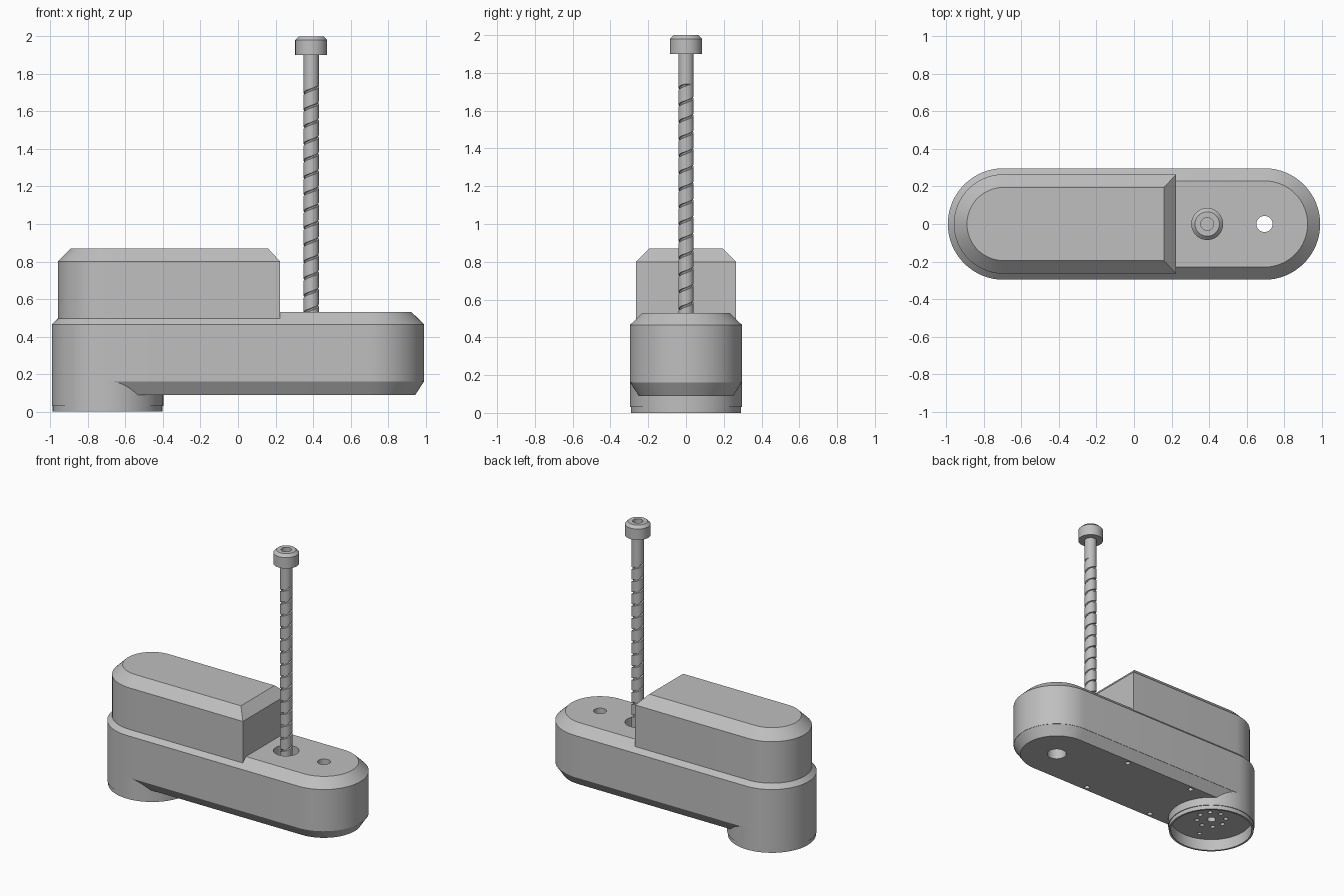
import bpy, bmesh, math

cube = bpy.data.objects.get("Cube")
if cube:
    bpy.data.objects.remove(cube, do_unlink=True)

grey = bpy.data.materials.new("light_grey")
grey.use_nodes = True
colour = (0.52, 0.52, 0.52, 1)
grey.diffuse_color = colour
grey.node_tree.nodes["Principled BSDF"].inputs["Base Color"].default_value = colour

END = 0.695      # distance of both joint axes from the middle
SCREW = 0.39     # position of the screw axis
SHAFT_R = 0.041


def finish(name, bm):
    bmesh.ops.remove_doubles(bm, verts=bm.verts, dist=1e-5)
    bmesh.ops.recalc_face_normals(bm, faces=bm.faces)
    mesh = bpy.data.meshes.new(name)
    bm.to_mesh(mesh)
    bm.free()
    mesh.materials.append(grey)
    obj = bpy.data.objects.new(name, mesh)
    bpy.context.collection.objects.link(obj)
    return obj


def loft(name, rings):
    """Solid through a stack of equal-length outlines."""
    bm = bmesh.new()
    rows = [[bm.verts.new(p) for p in ring] for ring in rings]
    n = len(rows[0])
    for a, b in zip(rows, rows[1:]):
        for i in range(n):
            j = (i + 1) % n
            bm.faces.new((a[i], a[j], b[j], b[i]))
    bm.faces.new(rows[0])
    bm.faces.new(rows[-1])
    return finish(name, bm)


def outline(radius, z, flat_x=None, steps=32):
    """Long outline: round left end, round or flat right end."""
    arc = [math.pi * i / steps for i in range(steps + 1)]
    left = [(-END - radius * math.sin(a), radius * math.cos(a), z) for a in arc]
    if flat_x is None:
        right = [(END + radius * math.sin(a), -radius * math.cos(a), z) for a in arc]
    else:
        right = [(flat_x, -radius, z), (flat_x, radius, z)]
    return left + right


def lathe(name, x, profile, y=0, steps=64):
    """Turned solid; the profile runs from cap to cap."""
    return loft(name, [[(x + r * math.cos(2 * math.pi * i / steps),
                         y + r * math.sin(2 * math.pi * i / steps), z)
                        for i in range(steps)] for r, z in profile])


def cutter(x, y, r, z0, z1):
    obj = lathe("cutter", x, [(r, z0), (r, z1)], y, 32)
    obj.hide_render = True
    return obj


def cut(obj, cutters):
    for c in cutters:
        mod = obj.modifiers.new("hole", "BOOLEAN")
        mod.operation, mod.solver, mod.object = "DIFFERENCE", "EXACT", c
    graph = bpy.context.evaluated_depsgraph_get()
    mesh = bpy.data.meshes.new_from_object(obj.evaluated_get(graph))
    obj.modifiers.clear()
    obj.data = mesh


# Arm housing, bottom cover and raised motor cover
arm = loft("arm_housing", [outline(0.297, 0.16), outline(0.297, 0.465),
                           outline(0.23, 0.53)])
bottom = loft("bottom_cover", [outline(0.25, 0.09), outline(0.295, 0.16)])
cover = loft("motor_cover", [outline(0.265, 0.49, 0.225), outline(0.265, 0.8, 0.225),
                             outline(0.195, 0.87, 0.16)])

# Base joint with a recessed mounting face
base = lathe("base_joint", -END, [(0.278, 0.085), (0.278, 0), (0.292, 0), (0.292, 0.03),
                                  (0.297, 0.03), (0.297, 0.16)])

# Holes
joint_hole = [cutter(END, 0, 0.043, 0, 0.7)]
counterbore = [cutter(END, 0, 0.066, 0, 0.3)]
screw_hole = [cutter(SCREW, 0, 0.085, 0.22, 0.7)]
cover_screws = [cutter(x, y, 0.018, 0.05, 0.13)
                for x in (-0.325, 0.24) for y in (-0.218, 0.218)]
flange = [cutter(-END, 0, 0.03, 0.05, 0.13)]
for k in range(8):
    a = math.tau * k / 8
    flange.append(cutter(-END + 0.1 * math.cos(a), 0.1 * math.sin(a), 0.016, 0.05, 0.13))
flange.append(cutter(-END - 0.06, -0.2, 0.014, 0.05, 0.13))

cut(arm, joint_hole + counterbore + screw_hole)
cut(bottom, counterbore + cover_screws + flange)
cut(base, flange)
for c in joint_hole + counterbore + screw_hole + cover_screws + flange:
    bpy.data.objects.remove(c, do_unlink=True)

# Screw shaft: a groove profile swept along a helix
PITCH, BOTTOM, TOP, SEGS = 0.09, 0.23, 1.74, 32
groove = [(-0.007, 0), (-0.004, 0.008), (0.004, 0.008), (0.007, 0), (PITCH - 0.007, 0)]
bm = bmesh.new()
strips = []
for i in range(-SEGS, 17 * SEGS + 1):
    turn = i / SEGS
    a = math.tau * turn - math.pi / 2
    row = []
    for dz, depth in groove:
        z = 0.275 + PITCH * turn + dz
        r = SHAFT_R - depth if BOTTOM < z < TOP else SHAFT_R
        z = min(max(z, BOTTOM), TOP)
        row.append(bm.verts.new((SCREW + r * math.cos(a), r * math.sin(a), z)))
    strips.append(row)
for a, b in zip(strips, strips[1:]):
    for j in range(len(groove) - 1):
        quad = (a[j], b[j], b[j + 1], a[j + 1])
        if max(v.co.z for v in quad) - min(v.co.z for v in quad) > 1e-6:
            bm.faces.new(quad)
bmesh.ops.dissolve_degenerate(bm, dist=1e-6, edges=bm.edges)
shaft = finish("screw_shaft", bm)

# Plain shaft end and hollow top collar
plain = lathe("shaft_end", SCREW, [(SHAFT_R, TOP), (SHAFT_R, 1.92)], steps=SEGS)
collar = lathe("top_collar", SCREW, [(0.085, 1.9), (0.085, 1.98), (0.065, 2.0),
                                     (0.034, 2.0), (0.034, 1.94)])

# Smooth round walls, crisp edges
bpy.ops.object.select_all(action="DESELECT")
for obj in (arm, bottom, cover, base, shaft, plain, collar):
    obj.select_set(True)
bpy.context.view_layer.objects.active = arm
bpy.ops.object.shade_smooth_by_angle(angle=math.radians(30))
